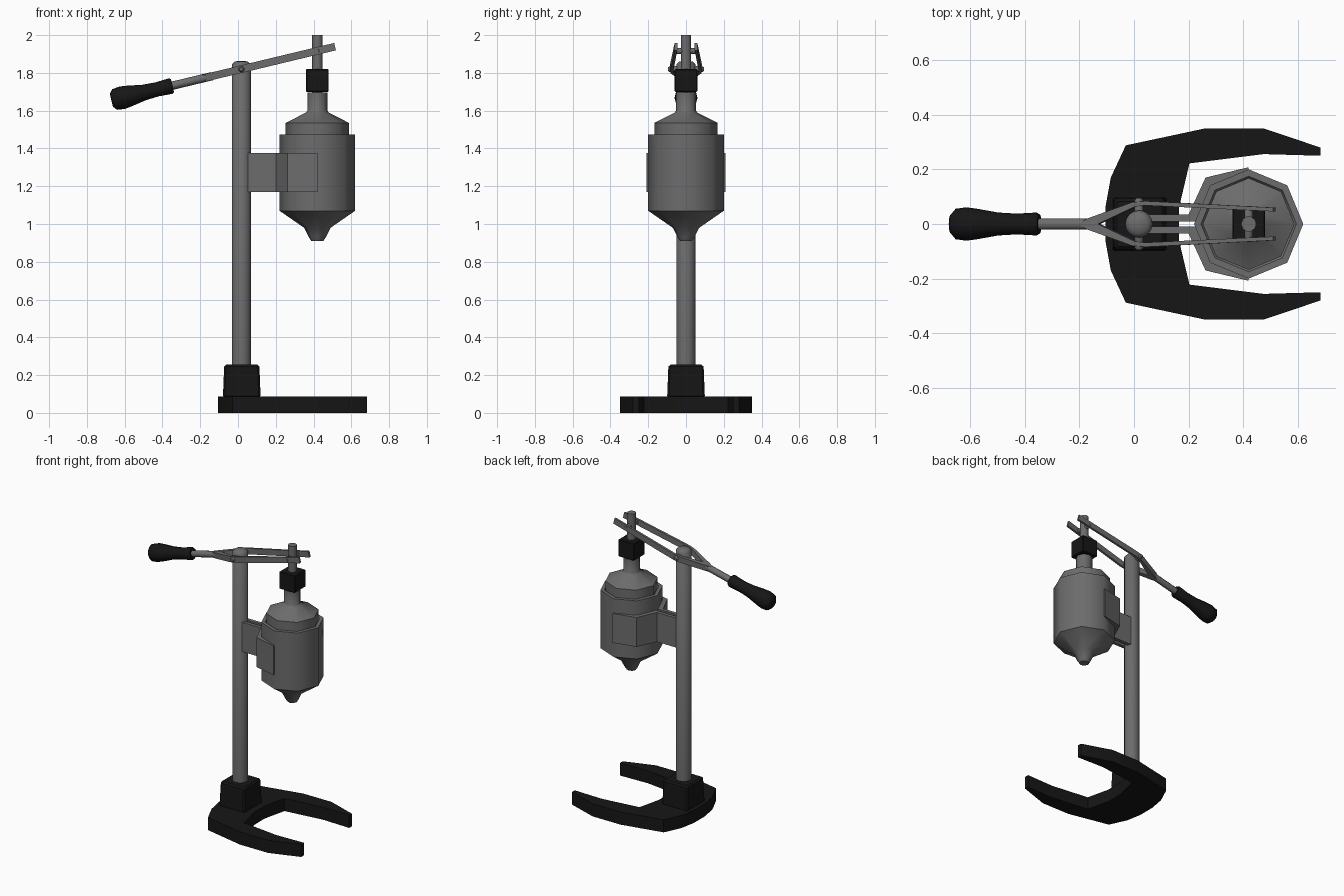
import bpy, bmesh, math
from mathutils import Matrix

if "Cube" in bpy.data.objects:
    bpy.data.objects.remove(bpy.data.objects["Cube"])


def material(name, v):
    m = bpy.data.materials.new(name)
    m.diffuse_color = (v, v, v, 1)
    m.use_nodes = True
    m.node_tree.nodes["Principled BSDF"].inputs["Base Color"].default_value = m.diffuse_color
    return m


METAL = material("grey_metal", 0.15)
BLACK = material("black_paint", 0.008)


def finish(name, bm, mat, matrix=None, angle=50):
    bmesh.ops.recalc_face_normals(bm, faces=bm.faces)
    me = bpy.data.meshes.new(name)
    bm.to_mesh(me)
    bm.free()
    ob = bpy.data.objects.new(name, me)
    bpy.context.collection.objects.link(ob)
    me.materials.append(mat)
    if matrix is not None:
        ob.matrix_world = matrix
    bpy.ops.object.select_all(action='DESELECT')
    ob.select_set(True)
    bpy.context.view_layer.objects.active = ob
    bpy.ops.object.shade_smooth_by_angle(angle=math.radians(angle))
    return ob


def lathe(name, profile, n, mat, matrix, angle=50):
    """Closed solid of revolution about local z from (radius, height) points."""
    bm = bmesh.new()
    rings = [[bm.verts.new((r * math.cos(2 * math.pi * i / n),
                            r * math.sin(2 * math.pi * i / n), z)) for i in range(n)]
             for r, z in profile]
    for a, b in zip(rings, rings[1:]):
        for i in range(n):
            j = (i + 1) % n
            bm.faces.new((a[i], a[j], b[j], b[i]))
    bm.faces.new(rings[0])
    bm.faces.new(rings[-1])
    return finish(name, bm, mat, matrix, angle)


def prism(name, outline, z0, z1, mat, matrix=None, angle=35):
    """Outline in the xy plane, extruded from z0 to z1."""
    bm = bmesh.new()
    low = [bm.verts.new((x, y, z0)) for x, y in outline]
    high = [bm.verts.new((x, y, z1)) for x, y in outline]
    for i in range(len(low)):
        j = (i + 1) % len(low)
        bm.faces.new((low[i], low[j], high[j], high[i]))
    bm.faces.new(low)
    bm.faces.new(high)
    bmesh.ops.triangulate(bm, faces=[f for f in bm.faces if len(f.verts) > 4])
    return finish(name, bm, mat, matrix, angle)


def tapered_box(name, x, z0, z1, half0, half1, mat, bevel):
    bm = bmesh.new()
    bmesh.ops.create_cube(bm, size=2)
    for v in bm.verts:
        h = half1 if v.co.z > 0 else half0
        v.co = (x + v.co.x * h, v.co.y * h, z1 if v.co.z > 0 else z0)
    bmesh.ops.bevel(bm, geom=bm.edges[:], offset=bevel, segments=1, affect='EDGES')
    return finish(name, bm, mat, angle=30)


T = Matrix.Translation
COL_X, CYL_X = 0.018, 0.42

# U-shaped foot, one half mirrored into a full outline
half = [(-0.105, 0.06), (-0.085, 0.17), (-0.03, 0.288), (0.26, 0.35), (0.475, 0.35),
        (0.683, 0.28), (0.683, 0.25), (0.475, 0.256), (0.203, 0.222), (0.165, 0.06)]
prism("foot", half + [(x, -y) for x, y in reversed(half)], 0, 0.088, BLACK)

# Collar and column
tapered_box("column_collar", 0.02, 0.08, 0.255, 0.1, 0.093, BLACK, 0.01)
lathe("column", [(0.05, 0.2), (0.05, 1.845), (0.035, 1.86), (0.01, 1.864)], 16,
      METAL, T((COL_X, 0, 0)))

# Bracket: two mirrored plates hugging the rear of the cylinder
clamp = [(0.42, 0.208), (0.262, 0.17), (0.2, 0.035), (0.05, 0.035),
         (0.05, 0.01), (0.225, 0.01), (0.285, 0.135), (0.42, 0.19)]
for side, s in (("left", 1), ("right", -1)):
    prism("bracket_" + side, [(x, s * y) for x, y in clamp], 1.17, 1.375, METAL)

# Octagonal pressing cylinder with spout, lid and neck
lathe("cylinder_body", [(0.032, 0.91), (0.045, 0.93), (0.07, 0.98), (0.2, 1.07),
                        (0.2, 1.475), (0.175, 1.475), (0.165, 1.46)], 8, METAL, T((CYL_X, 0, 0)))
lathe("cylinder_lid", [(0.168, 1.46), (0.168, 1.535), (0.06, 1.59), (0.053, 1.60),
                       (0.053, 1.695)], 8, METAL, T((CYL_X, 0, 0)))

# Plunger rod and its nut
lathe("plunger_rod", [(0.028, 1.65), (0.028, 2.0)], 10, METAL, T((CYL_X, 0, 0)))
tapered_box("plunger_nut", CYL_X, 1.70, 1.82, 0.06, 0.06, BLACK, 0.004)

# Lever, built along local x about the pivot and then tilted
SLOPE = math.atan(0.24)
lever = T((COL_X, 0, 1.82)) @ Matrix.Rotation(-SLOPE, 4, 'Y')
along = lever @ Matrix.Rotation(-math.pi / 2, 4, 'Y')   # local z runs to the grip
lathe("lever_shaft", [(0.022, 0.16), (0.022, 0.40)], 10, METAL, along)
lathe("lever_grip", [(0.036, 0.375), (0.042, 0.385), (0.038, 0.46), (0.042, 0.53),
                     (0.056, 0.61), (0.061, 0.65), (0.056, 0.69), (0.035, 0.708)],
      12, BLACK, along)
prong = [(-0.23, 0.0), (-0.19, 0.02), (-0.02, 0.08), (0.03, 0.084), (0.51, 0.06),
         (0.51, 0.046), (0.03, 0.068), (-0.01, 0.064), (-0.15, 0.0)]
for side, s in (("left", 1), ("right", -1)):
    prism("lever_prong_" + side, [(x, s * y) for x, y in prong], -0.02, 0.02, METAL, lever)

# Pivot pins across the fork
for name, x, z, w in (("column_pin", COL_X, 1.82, 0.095), ("plunger_pin", CYL_X, 1.916, 0.066)):
    lathe(name, [(0.010, -w), (0.016, -w + 0.008), (0.016, w - 0.008), (0.010, w)], 10, METAL,
          T((x, 0, z)) @ Matrix.Rotation(math.pi / 2, 4, 'X'))
